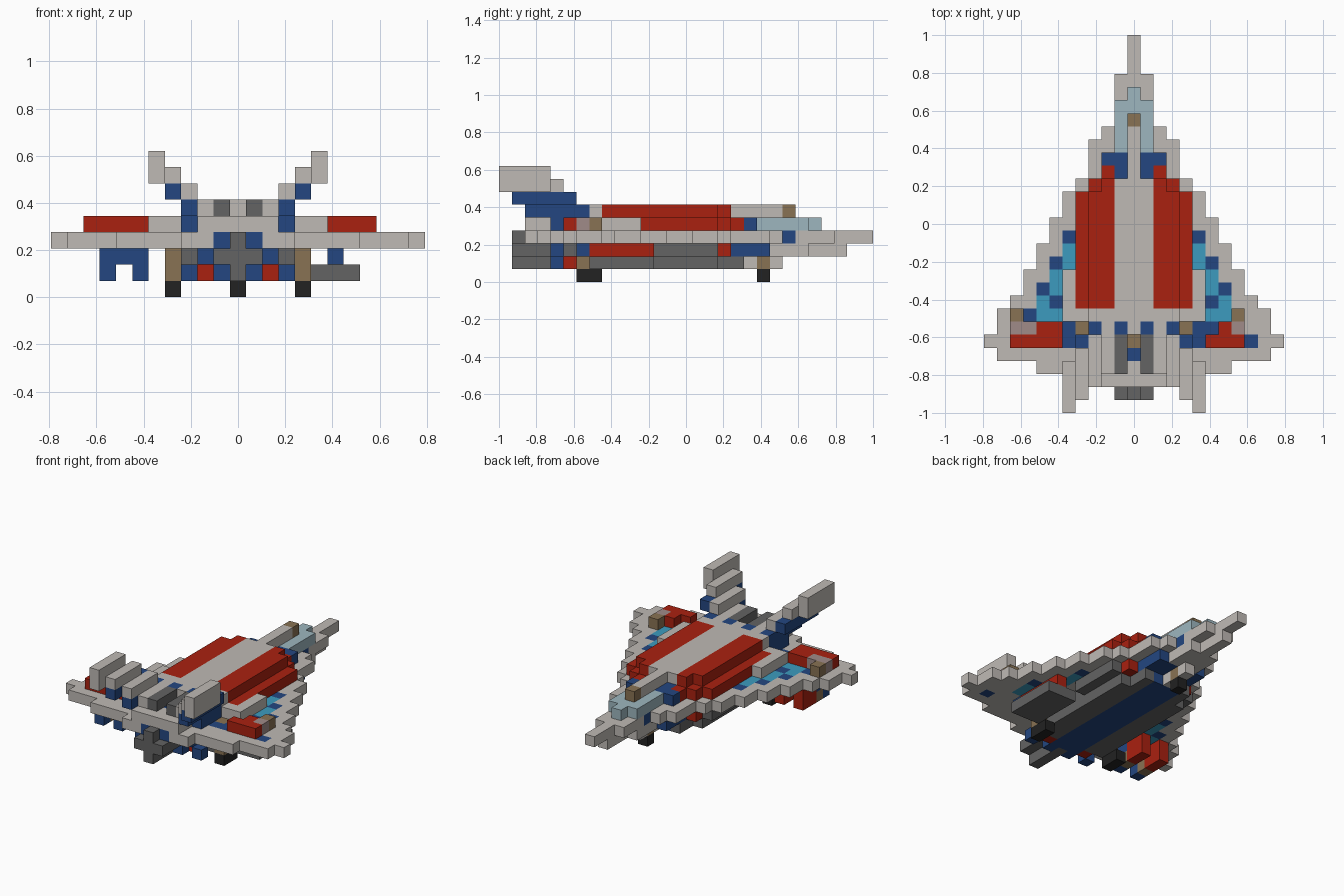
import bpy
import bmesh
from mathutils import Vector

if "Cube" in bpy.data.objects:
    bpy.data.objects.remove(bpy.data.objects["Cube"], do_unlink=True)

UNIT = 2 / 29          # edge of one block
COLOURS = {
    "light_grey": (.52, .49, .46), "dark_grey": (.125, .125, .125),
    "black": (.016, .016, .016), "red": (.40, .015, .005),
    "blue": (.017, .062, .22), "tan": (.25, .17, .087),
    "pale_glass": (.34, .47, .52), "cyan": (.045, .33, .52),
    "rose_grey": (.35, .26, .25),
}
materials = {}
for name, rgb in COLOURS.items():
    mat = bpy.data.materials.new(name)
    mat.use_nodes = True
    mat.diffuse_color = (*rgb, 1)
    mat.node_tree.nodes["Principled BSDF"].inputs["Base Color"].default_value = (*rgb, 1)
    materials[name] = mat

blocks = {}            # (column, row, layer) -> (part, colour)


def fill(part, colour, columns, rows, layers):
    """Fill inclusive block ranges; later fills replace earlier ones."""
    spans = [(s, s) if isinstance(s, int) else s for s in (columns, rows, layers)]
    for i in range(spans[0][0], spans[0][1] + 1):
        for j in range(spans[1][0], spans[1][1] + 1):
            for k in range(spans[2][0], spans[2][1] + 1):
                blocks[i, j, k] = (part, colour)


def pair(part, colour, columns, rows, layers):
    """Fill a range and its mirror image across the centre line."""
    a, b = (columns, columns) if isinstance(columns, int) else columns
    fill(part, colour, (a, b), rows, layers)
    fill(part, colour, (-b, -a), rows, layers)


# Stepped delta wing: half width per row, tail to nose
HALF_WIDTHS = [3, 7, 10, 11, 10, 10, 9, 8, 8, 7, 7, 6, 6, 5, 5, 4, 3, 3, 3, 2, 1, 1, 1, 1, 0, 0, 0]
for row, half in enumerate(HALF_WIDTHS, start=2):
    fill("wing", "light_grey", (-half, half), row, 3)

# Coloured inlays in the wing
pair("wing", "cyan", 5, (11, 12), 3)
pair("wing", "cyan", (6, 7), (7, 10), 3)
pair("wing", "light_grey", 7, 10, 3)
for column, row in ((5, 13), (6, 11), (7, 9), (6, 8), (5, 6), (5, 5), (4, 5), (1, 22), (1, 2)):
    pair("wing", "blue", column, row, 3)
pair("wing", "tan", 4, 6, 3)
fill("wing", "blue", 9, 5, 3)
fill("wing", "dark_grey", 0, (1, 2), 3)

# Upper fuselage
fill("upper_hull", "light_grey", (-2, 2), (2, 17), 4)
fill("upper_hull", "light_grey", (-3, 3), 7, (4, 5))
fill("upper_hull", "light_grey", (-1, 1), (7, 17), 5)
pair("upper_hull", "light_grey", 2, (3, 7), 5)
fill("upper_hull", "light_grey", 0, (6, 21), (4, 5))
fill("upper_hull", "tan", 0, 22, (4, 5))
fill("upper_hull", "tan", 0, 5, 4)
fill("upper_hull", "blue", 0, 4, 4)
pair("engine_vent", "dark_grey", 1, (3, 5), 5)
pair("engine_vent", "blue", 1, 6, 5)

# Red roof panels with stepped shoulders
pair("roof_panel", "red", 2, (8, 17), 5)
pair("roof_panel", "red", 3, (8, 16), 5)
pair("roof_panel", "red", 4, (8, 16), 4)
pair("roof_panel", "red", 3, (8, 17), 4)
pair("roof_panel", "red", 2, (8, 18), 4)
pair("shoulder_rail", "light_grey", 4, 7, 4)
pair("shoulder_rail", "light_grey", 5, (7, 10), 4)

# Cockpit
pair("cockpit_base", "blue", (1, 2), 19, 4)
pair("cockpit_base", "blue", 1, 18, 4)
pair("canopy", "pale_glass", 1, (20, 23), 4)
fill("canopy", "pale_glass", 0, (23, 24), 4)

# Canted tail fins
pair("tail_fin", "blue", 3, (4, 6), 4)
pair("tail_fin", "blue", 3, (2, 6), 5)
pair("tail_fin", "light_grey", 3, (2, 5), 6)
pair("tail_fin", "blue", 4, (1, 5), 6)
pair("tail_fin", "light_grey", 4, (1, 4), 7)
pair("tail_fin", "light_grey", 5, (0, 3), (7, 8))

# Wing-top turrets
fill("left_turret", "red", (6, 8), 5, 4)
fill("left_turret", "red", 7, 6, 4)
fill("left_turret", "blue", 6, 6, 3)
fill("left_turret", "rose_grey", 8, (6, 7), 4)
fill("left_turret", "tan", 8, 7, 4)
fill("right_turret", "red", (-9, -6), 5, 4)
fill("right_turret", "red", (-7, -6), 6, 4)
fill("right_turret", "rose_grey", (-9, -8), 6, 4)
fill("right_turret", "rose_grey", -9, 7, 4)
fill("right_turret", "tan", -9, 7, 4)
fill("right_turret", "blue", -8, 7, 3)

# Lower hull with dark keels and a blue belly
fill("belly", "blue", (-1, 1), (4, 20), 2)
fill("belly", "blue", (-1, 1), (4, 18), 1)
fill("belly", "dark_grey", 0, 4, (1, 2))
pair("belly", "blue", 2, (18, 20), 2)
pair("belly", "blue", 2, 4, 2)
pair("belly", "blue", 3, 4, 1)
pair("belly", "red", 2, 5, 1)
pair("belly", "dark_grey", 3, 5, 2)
pair("keel", "dark_grey", (2, 3), (6, 16), (1, 2))
pair("keel", "dark_grey", 2, (17, 18), 1)
pair("keel", "dark_grey", 4, (12, 16), 2)
pair("keel", "red", (2, 3), 17, 2)
fill("engine", "dark_grey", (-1, 1), (1, 3), 2)
fill("engine", "dark_grey", 0, (1, 3), 1)

# Nose underside
fill("nose", "light_grey", (-1, 1), (21, 23), 2)
fill("nose", "light_grey", 0, (24, 26), 2)
fill("nose", "light_grey", 0, (19, 21), 1)

# Landing gear
pair("main_gear", "tan", 4, 6, (1, 2))
pair("main_gear", "black", 4, (6, 7), 0)
fill("nose_gear", "tan", 0, 20, 1)
fill("nose_gear", "black", 0, 20, 0)

# Different pods under each wing
fill("left_pod", "dark_grey", (5, 7), (7, 11), 1)
fill("left_pod", "red", 6, (7, 11), 2)
fill("left_pod", "blue", 6, 6, 2)
fill("right_pod", "blue", (-8, -6), (5, 6), 2)
for column in (-8, -6):
    fill("right_pod", "blue", column, 5, 1)
    fill("right_pod", "tan", column, 6, 1)
    fill("right_pod", "red", column, (7, 8), (1, 2))


def build(part):
    """Turn the part's blocks into one mesh that has only exposed faces."""
    bm = bmesh.new()
    names = sorted({c for p, c in blocks.values() if p == part})
    corners = {}

    def vert(point):
        key = tuple(round(c * 2) for c in point)
        if key not in corners:
            x, y, z = point
            corners[key] = bm.verts.new((x * UNIT, (y - 14) * UNIT, (z + .5) * UNIT))
        return corners[key]

    for cell, (owner, colour) in blocks.items():
        if owner != part:
            continue
        for axis in range(3):
            for sign in (-1, 1):
                out = Vector((0, 0, 0))
                out[axis] = sign
                if tuple(int(a + b) for a, b in zip(cell, out)) in blocks:
                    continue
                u = Vector((0, 0, 0))
                u[(axis + 1) % 3] = 1
                v = out.cross(u)
                mid = Vector(cell) + out / 2
                quad = [mid + (u * a + v * b) / 2
                        for a, b in ((-1, -1), (1, -1), (1, 1), (-1, 1))]
                face = bm.faces.new([vert(q) for q in quad])
                face.material_index = names.index(colour)
    mesh = bpy.data.meshes.new(part)
    bm.to_mesh(mesh)
    bm.free()
    for name in names:
        mesh.materials.append(materials[name])
    bpy.context.scene.collection.objects.link(bpy.data.objects.new(part, mesh))


for part in sorted({p for p, c in blocks.values()}):
    build(part)
